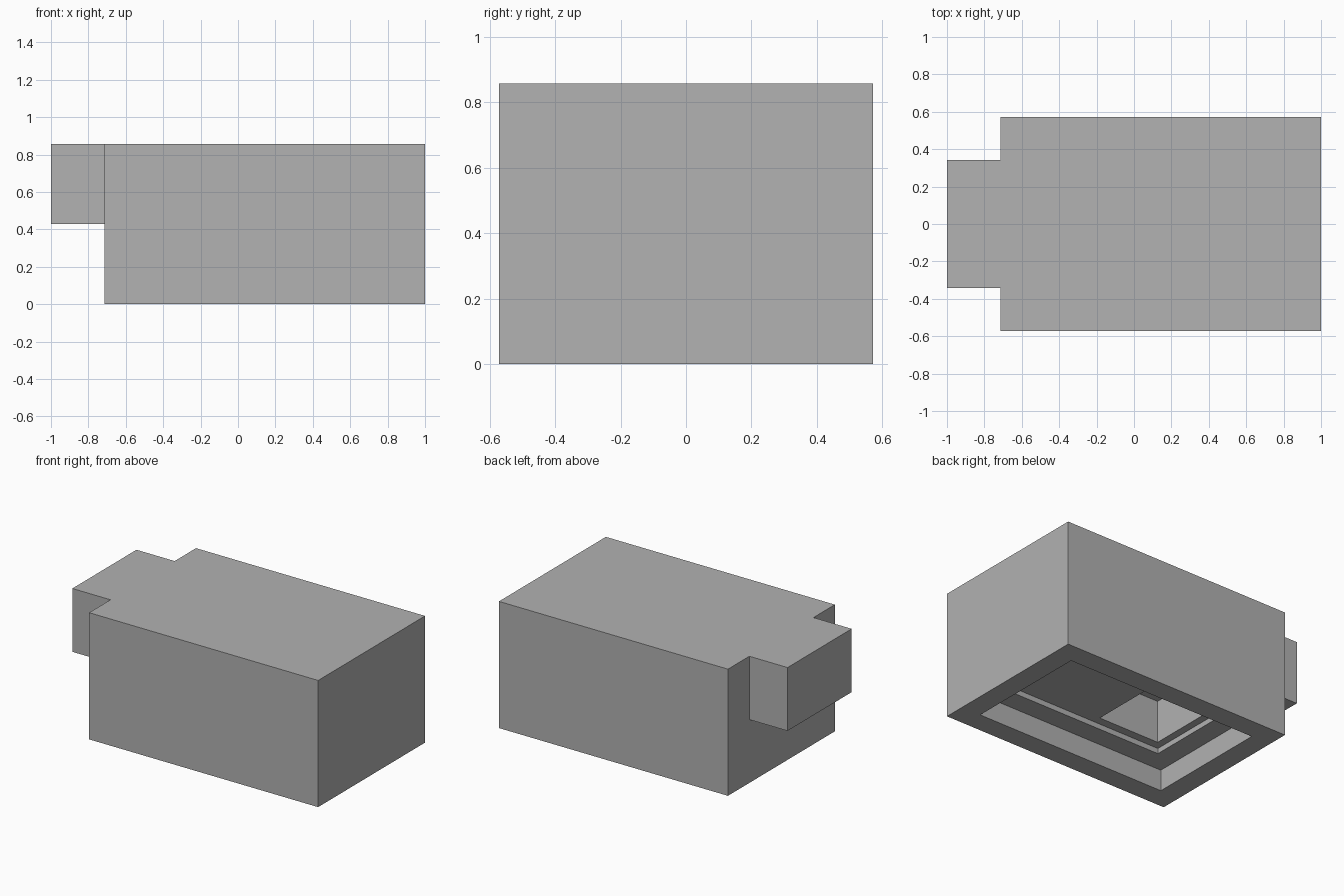
import bpy
import bmesh
from mathutils import Vector

default = bpy.data.objects.get("Cube")
if default:
    bpy.data.objects.remove(default, do_unlink=True)

U = 1 / 7  # design unit

grey = bpy.data.materials.new("plain_grey")
grey.use_nodes = True
colour = (0.445, 0.445, 0.445, 1)
grey.diffuse_color = colour
grey.node_tree.nodes["Principled BSDF"].inputs["Base Color"].default_value = colour


def box(low, high):
    """Box between two corners, as a bmesh."""
    low, high = Vector(low), Vector(high)
    bm = bmesh.new()
    bmesh.ops.create_cube(bm, size=1)
    bmesh.ops.scale(bm, vec=high - low, verts=bm.verts)
    bmesh.ops.translate(bm, vec=(low + high) / 2, verts=bm.verts)
    return bm


def recess(bm, face, centre_x, half_x, half_y, depth):
    """Sink a rectangular pocket into a downward face; return its ceiling."""
    bmesh.ops.inset_individual(bm, faces=[face], thickness=0.01)
    middle = face.calc_center_median()
    for v in face.verts:
        v.co.x = centre_x + (half_x if v.co.x > middle.x else -half_x)
        v.co.y = half_y if v.co.y > middle.y else -half_y
    ceiling = bmesh.ops.extrude_discrete_faces(bm, faces=[face])["faces"][0]
    bmesh.ops.translate(bm, vec=(0, 0, depth), verts=ceiling.verts)
    return ceiling


def finish(bm, name):
    mesh = bpy.data.meshes.new(name)
    bm.to_mesh(mesh)
    bm.free()
    mesh.materials.append(grey)
    bpy.context.collection.objects.link(bpy.data.objects.new(name, mesh))


# Main body with stepped recesses in its underside
body = box((-5 * U, -4 * U, 0), (7 * U, 4 * U, 6 * U))
bottom = min(body.faces, key=lambda f: f.calc_center_median().z)
step = recess(body, bottom, U, 5 * U, 3 * U, U)
step = recess(body, step, U, 4 * U, 2 * U, U / 4)
recess(body, step, -1.05 * U, 1.6 * U, 1.6 * U, 2 * U)
finish(body, "body")

# Raised block on the right end, flush with the top
finish(box((-7 * U, -2.4 * U, 3 * U), (-5 * U, 2.4 * U, 6 * U)), "end_block")
